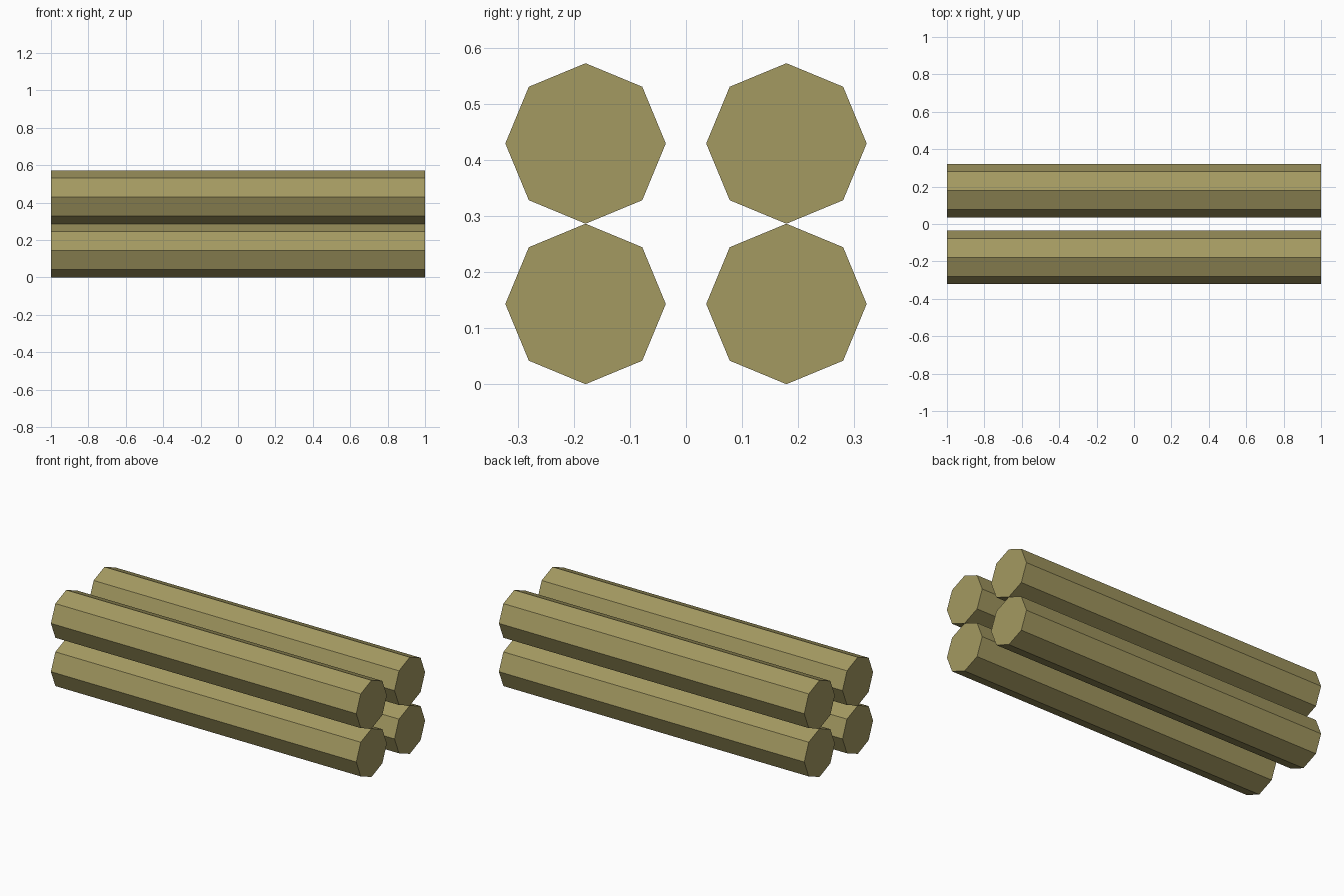
import bpy
import math

if "Cube" in bpy.data.objects:
    bpy.data.objects.remove(bpy.data.objects["Cube"])

RADIUS = 0.143
LENGTH = 2.0
SPACING_Y = 0.179

# Wood colour
wood = bpy.data.materials.new("wood")
wood.diffuse_color = (0.37, 0.32, 0.12, 1.0)
wood.use_nodes = True
wood.node_tree.nodes["Principled BSDF"].inputs["Base Color"].default_value = wood.diffuse_color


def add_log(name, y, z):
    """Eight-sided log lying along x, with a corner pointing straight up."""
    bpy.ops.mesh.primitive_cylinder_add(
        vertices=8, radius=RADIUS, depth=LENGTH,
        location=(0, y, z), rotation=(0, math.pi / 2, 0))
    log = bpy.context.object
    log.name = name
    log.data.materials.append(wood)


# Two stacks of two logs, front and back
for side, y in (("front", -SPACING_Y), ("back", SPACING_Y)):
    for level, z in (("lower", RADIUS), ("upper", 3 * RADIUS)):
        add_log(f"{side}_{level}_log", y, z)
